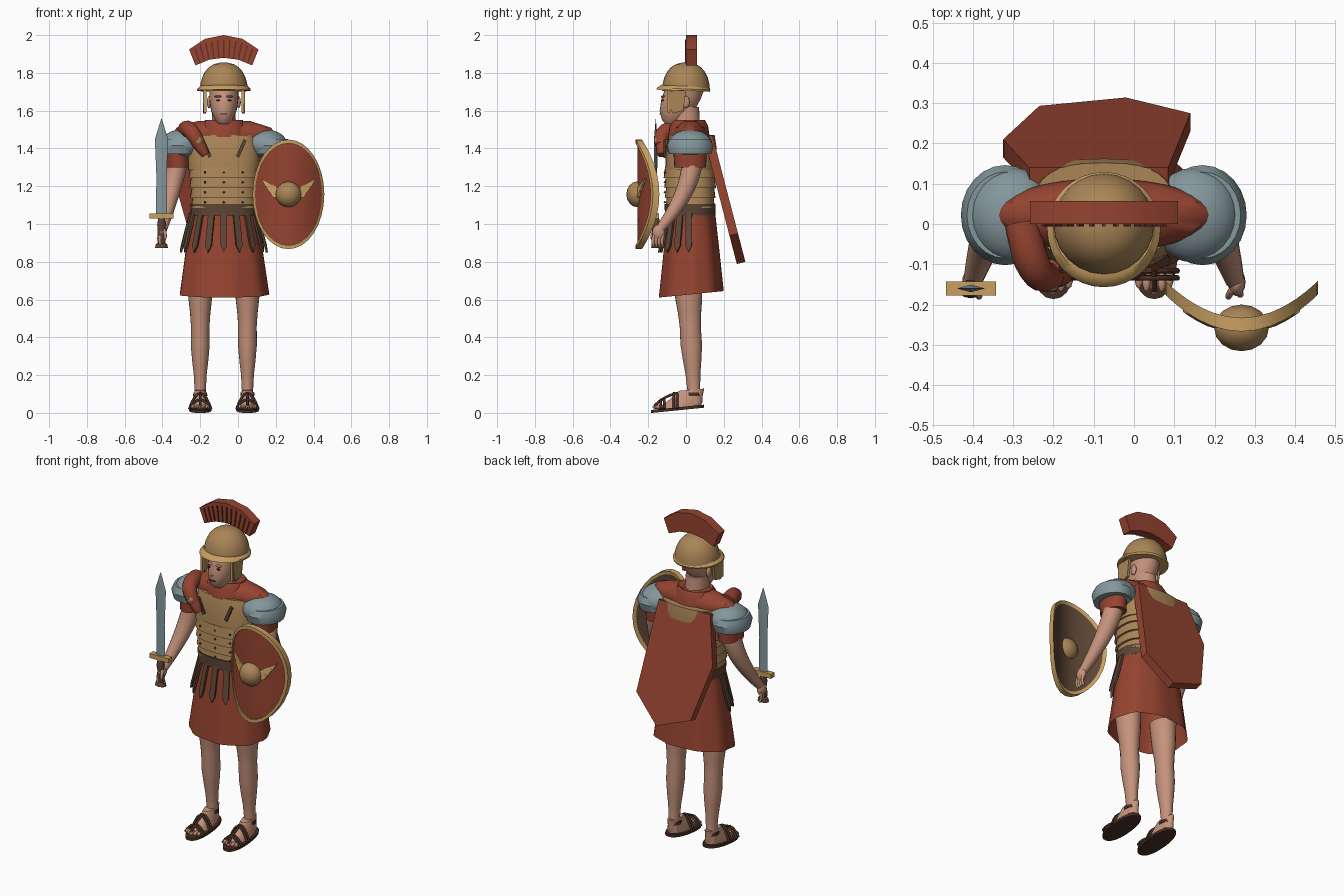
import bpy, bmesh, math
from mathutils import Matrix, Vector

cube = bpy.data.objects.get("Cube")
if cube:
    bpy.data.objects.remove(cube)

BODY_CENTRE = Vector((-.075, 0, 0))
SIDES = (-1, 1)


def material(name, *rgb):
    made = bpy.data.materials.new(name)
    made.use_nodes = True
    made.diffuse_color = (*rgb, 1)
    made.node_tree.nodes["Principled BSDF"].inputs["Base Color"].default_value = (*rgb, 1)
    return made


red = material("red cloth", .3, .057, .03)
dark_red = material("dark red bristle", .14, .025, .016)
bronze = material("bronze", .4, .235, .095)
gold = material("light gold", .58, .35, .12)
leather = material("brown leather", .11, .06, .036)
sandal = material("sandal leather", .065, .028, .018)
skin = material("skin", .56, .29, .2)
steel = material("steel", .23, .31, .33)
dark = material("dark eye", .03, .02, .015)


def finish(name, bm, *materials):
    bmesh.ops.recalc_face_normals(bm, faces=bm.faces)
    bmesh.ops.translate(bm, verts=bm.verts, vec=BODY_CENTRE)
    mesh = bpy.data.meshes.new(name)
    bm.to_mesh(mesh)
    bm.free()
    part = bpy.data.objects.new(name, mesh)
    bpy.context.collection.objects.link(part)
    for entry in materials:
        mesh.materials.append(entry)
    bpy.ops.object.select_all(action='DESELECT')
    part.select_set(True)
    bpy.context.view_layer.objects.active = part
    bpy.ops.object.shade_smooth_by_angle(angle=math.radians(38))


def bridge(bm, rings, caps=True):
    rows = [[bm.verts.new(point) for point in ring] for ring in rings]
    count = len(rows[0])
    for lower, upper in zip(rows, rows[1:]):
        for i in range(count):
            j = (i + 1) % count
            bm.faces.new((lower[i], lower[j], upper[j], upper[i]))
    if caps:
        bm.faces.new(rows[0])
        bm.faces.new(rows[-1])


def loft(name, mat, centre, rings, depth=1, sides=24, square=2, lean=0, tilt=0, ripple=0, caps=True):
    """Upright part from (height, half width) rings; depth is the y to x ratio."""
    def bend(value):
        return math.copysign(abs(value) ** (2 / square), value)
    stack = []
    for level, (z, radius) in enumerate(rings):
        ring = []
        for i in range(sides):
            angle = math.tau * i / sides
            reach = radius * (1 + ripple * level * math.cos(9 * angle))
            y = centre[1] + lean * (z - rings[0][0]) + depth * reach * bend(math.sin(angle))
            ring.append((centre[0] + reach * bend(math.cos(angle)), y, z + tilt * y))
        stack.append(ring)
    bm = bmesh.new()
    bridge(bm, stack, caps)
    finish(name, bm, mat)


def ball(name, mat, centre, size, segments=16):
    bm = bmesh.new()
    bmesh.ops.create_uvsphere(bm, u_segments=segments, v_segments=segments // 2, radius=1,
                              matrix=Matrix.LocRotScale(Vector(centre), None, Vector(size)))
    finish(name, bm, mat)


def tube(name, mat, start, control, end, thick, thin, sides=10, steps=8):
    """Round limb along a quadratic curve, narrowing toward its end."""
    start, control, end = Vector(start), Vector(control), Vector(end)
    rings = []
    for step in range(steps + 1):
        t = step / steps
        middle = start.lerp(control, t).lerp(control.lerp(end, t), t)
        along = (control - start).lerp(end - control, t).normalized()
        across = along.cross(Vector((.05, 1, .1))).normalized()
        other = along.cross(across)
        radius = thick + (thin - thick) * t * t
        rings.append([middle + radius * (across * math.cos(angle) + other * math.sin(angle))
                      for angle in (math.tau * i / sides for i in range(sides))])
    bm = bmesh.new()
    bridge(bm, rings)
    finish(name, bm, mat)


def prism(name, mat, outline, push):
    bm = bmesh.new()
    bridge(bm, [outline, [Vector(point) + Vector(push) for point in outline]])
    finish(name, bm, mat)


def box(name, mat, centre, size):
    bm = bmesh.new()
    bmesh.ops.create_cube(bm, size=1, matrix=Matrix.LocRotScale(Vector(centre), None, Vector(size)))
    finish(name, bm, mat)


# Torso armour: overlapping bands with rivets, breastplate, belt
torso = (0, .022)
for band in range(4):
    low, width = 1.085 + .053 * band, .175 + .004 * band
    loft("armour_band", bronze, torso, [(low, width), (low + .06, width - .01)], depth=.75, sides=32, square=2.7)
    for x in (-.1, 0, .1):
        ball("band_rivet", leather, (x, -.112, low + .03), (.006, .006, .006), segments=8)
loft("breastplate", bronze, torso, [(1.285, .19), (1.4, .195), (1.47, .175)],
     depth=.69, sides=32, square=2.7, lean=.05)
loft("belt", leather, torso, [(1.045, .176), (1.105, .178)], depth=.76, sides=32, square=2.4)
for side in SIDES:
    prism("chest_strap", leather, [(side * x, -.108, z) for x, z in
          ((.105, 1.45), (.12, 1.44), (.08, 1.35), (.065, 1.36))], (0, -.012, 0))

# Tunic skirt and pointed leather flaps
loft("tunic_skirt", red, (0, .028), [(1.08, .17), (.85, .205), (.625, .236)],
     depth=.72, sides=72, square=2.2, tilt=.1, ripple=.01, caps=False)
FLAPS = 9
for flap in range(FLAPS):
    angle = math.radians(184 + 172 * flap / (FLAPS - 1))
    outward = Vector((math.cos(angle), math.sin(angle), 0))
    half = Vector((-outward.y, outward.x, 0)) * .017

    def hang(z, radius):
        return Vector((radius * outward.x, .025 + .74 * radius * outward.y, z))

    top, low, tip = hang(1.06, .183), hang(.885, .228), hang(.85, .234)
    prism("skirt_flap", leather, [top - half, top + half, low + half, tip, low - half], outward * -.012)

# Shawl, neck roll, drape and pin
loft("shawl", red, torso, [(1.43, .25), (1.475, .275), (1.51, .25), (1.545, .14)], depth=.33, sides=32)
loft("shawl_neck_roll", red, (0, .015), [(1.46, .13), (1.52, .12), (1.55, .1), (1.535, .07)], depth=.85)
tube("shawl_drape", red, (-.2, 0, 1.5), (-.18, -.15, 1.52), (-.13, -.13, 1.42), .045, .035)
tube("shawl_tail", red, (-.14, -.12, 1.44), (-.12, -.13, 1.4), (-.095, -.13, 1.365), .035, .02)
ball("shawl_pin", bronze, (-.135, -.155, 1.44), (.022, .014, .022))

# Cape: faceted slab sloping back from the shoulders
CAPE_TOP = 1.47
cape = ((-.185, CAPE_TOP), (-.25, 1.2), (-.16, .88), (.055, .8), (.215, .95), (.16, CAPE_TOP))
prism("cape", red, [(x, .14 + .26 * (CAPE_TOP - z), z) for x, z in cape], (0, -.045, -.012))

# Head and neck
loft("neck", skin, (0, 0), [(1.45, .068), (1.62, .06)], depth=1.15)
loft("head", skin, (0, -.072), [(1.53, .028), (1.55, .046), (1.6, .068), (1.66, .077), (1.74, .077)],
     depth=1.35, lean=.35)
prism("nose", skin, [(0, -.13, 1.67), (-.012, -.125, 1.615), (0, -.157, 1.618), (.012, -.125, 1.615)], (0, .01, 0))
box("mouth", dark, (0, -.133, 1.583), (.034, .012, .005))
for side in SIDES:
    ball("eye", dark, (side * .03, -.122, 1.655), (.012, .008, .005), segments=8)
    ball("brow", skin, (side * .03, -.122, 1.675), (.02, .01, .006), segments=8)
    ball("ear", skin, (side * .078, 0, 1.645), (.012, .02, .032))

# Helmet: domed cap, flared brim, cheek guards
BRIM, DOME = 1.705, .15
arch = [math.radians(angle) for angle in range(0, 90, 14)]
loft("helmet_dome", bronze, (0, 0), [(BRIM + DOME * math.sin(a), .127 * math.cos(a) ** .8) for a in arch])
loft("helmet_brim", gold, (0, -.016), [(BRIM, .141), (BRIM + .01, .141), (BRIM + .025, .126)],
     sides=32, lean=.4, tilt=-.04)
for side in SIDES:
    prism("cheek_guard", bronze, [(side * .095, y, z) for y, z in
          ((-.095, BRIM), (0, BRIM), (-.015, 1.6), (-.07, 1.585), (-.09, 1.62))], (side * .016, 0, 0))
    box("cheek_guard_edge", gold, (side * .1, -.092, 1.65), (.014, .014, .12))


# Crest: five-point fan between two arcs, with dark bristles in front
def fan(t, radius, hub, spread, y=0):
    angle = math.radians(spread * t)
    return Vector((radius * math.sin(angle), y, hub + radius * math.cos(angle)))


def outer(t, y=0):
    return fan(t, .26, 1.74, 45, y)


def inner(t, y=0):
    return fan(t, .3, 1.58, 30, y)


stops = (-1, -.5, 0, .5, 1)
prism("crest", red, [outer(t) for t in stops] + [inner(t) for t in reversed(stops)], (0, .057, 0))
for bristle in range(-5, 6):
    left, right = bristle / 6 - .02, bristle / 6 + .02
    ends = [inner(left, -.006), inner(right, -.006), outer(right, -.006), outer(left, -.006)]
    prism("crest_bristle", dark_red, [ends[0], ends[1], ends[1].lerp(ends[2], .8), ends[0].lerp(ends[3], .8)],
          (0, .008, 0))

for side in SIDES:
    # Shoulder plates, sleeve, arm and hand
    ball("shoulder_plate_upper", steel, (side * .225, .022, 1.42), (.11, .118, .08), segments=24)
    loft("shoulder_plate_lower", steel, (side * .245, .022), [(1.37, .1), (1.415, .11), (1.45, .095)], depth=1.13)
    loft("sleeve", red, (side * .242, .022), [(1.3, .062), (1.39, .066)], depth=1.35)
    tube("arm", skin, (side * .235, .03, 1.38), (side * .27, .05, 1.2), (side * .325, -.14, .97), .056, .024, sides=16)
    ball("palm", skin, (side * .33, -.145, .955), (.022, .034, .042))
    for finger in range(4):
        y = -.17 + .016 * finger
        tube("finger", skin, (side * .335, y, .94), (side * .345, y - .01, .9), (side * .33, y, .88), .009, .006)
    tube("thumb", skin, (side * .318, -.165, .97), (side * .305, -.185, .94), (side * .312, -.18, .92), .009, .006)

    # Leg and foot
    x = side * .125
    loft("leg", skin, (x, .045), [(.05, .035), (.12, .03), (.2, .034), (.28, .043), (.36, .05), (.46, .049),
                                  (.53, .054), (.6, .062), (.74, .07)], depth=1.14, lean=-.055)
    loft("foot", skin, (x, -.035), [(.028, .046), (.05, .045), (.08, .036), (.12, .028)],
         depth=2.4, lean=.7, tilt=.09)
    for toe in range(-2, 3):
        ball("toe", skin, (x + .019 * toe, -.152 + .008 * abs(toe), .032), (.011, .026, .013), segments=10)

    # Sandal: sole and straps
    loft("sandal_sole", sandal, (x, -.045), [(.018, .06), (.034, .06)], depth=2.36, square=2.3, tilt=.1)
    for y, height in ((-.125, .1), (-.055, .17)):
        for shift in (-.009, .009):
            row = y + shift
            tube("sandal_strap", sandal, (x - .058, row, .02), (x, row, .02 + height), (x + .058, row, .02), .007, .007)
    tube("sandal_middle_strap", sandal, (x, -.165, .04), (x, -.115, .09), (x, -.045, .105), .007, .007)
    loft("ankle_strap", sandal, (x, .035), [(.09, .038), (.108, .036)], depth=1.2)

# Short sword held upright in the right hand
sword = (-.33, -.16)
loft("sword_blade", steel, sword, [(1.05, .03), (1.25, .027), (1.45, .035), (1.555, .002)], depth=.27, sides=4)
box("sword_guard", gold, (*sword, 1.042), (.125, .034, .027))
loft("sword_grip", leather, sword, [(.89 + .035 * i, .018 + .005 * (i % 2)) for i in range(5)], sides=12)
loft("sword_pommel", leather, sword, [(.873, .034), (.893, .03), (.9, .02)], depth=.72, sides=12)

# Oval shield bent round an upright axis: red front, gold rim, leather back
SHIELD_X, SHIELD_Z, HALF_WIDTH, HALF_HEIGHT, SEGMENTS = .342, 1.157, .19, .29, 32


def on_shield(across, up, offset):
    curve = .092 * (across / HALF_WIDTH) ** 2
    return Vector((SHIELD_X + across, -.257 + curve + offset, SHIELD_Z + up))


front, rim, back = [.05, .4, .7, .93], [(.93, -.01), (1, -.01), (1, .024)], [.93, .7, .4, .05]
profile = [(t, 0) for t in front] + rim + [(t, .02) for t in back]
turns = [math.tau * i / SEGMENTS for i in range(SEGMENTS)]
bm = bmesh.new()
bridge(bm, [[on_shield(HALF_WIDTH * t * math.cos(a), HALF_HEIGHT * t * math.sin(a), offset) for a in turns]
            for t, offset in profile])
for i, face in enumerate(bm.faces):
    band = i // SEGMENTS
    face.material_index = 0 if band < len(front) - 1 else 1 if band < len(front + rim) else 2
bm.faces.ensure_lookup_table()
bm.faces[-2].material_index = 0
finish("shield", bm, red, gold, leather)

# Shield boss and spread wings
ball("shield_boss", bronze, (SHIELD_X, -.258, SHIELD_Z), (.068, .058, .068))
for side in SIDES:
    for feather in range(3):
        drop = .01 * feather
        quad = ((.03, .02 - drop), (.145 - 2 * drop, .085 - 3 * drop),
                (.125 - 2 * drop, .045 - 3 * drop), (.04, -drop))
        prism("shield_wing_feather", gold, [on_shield(side * a, up, -.015) for a, up in quad], (0, .009, 0))
